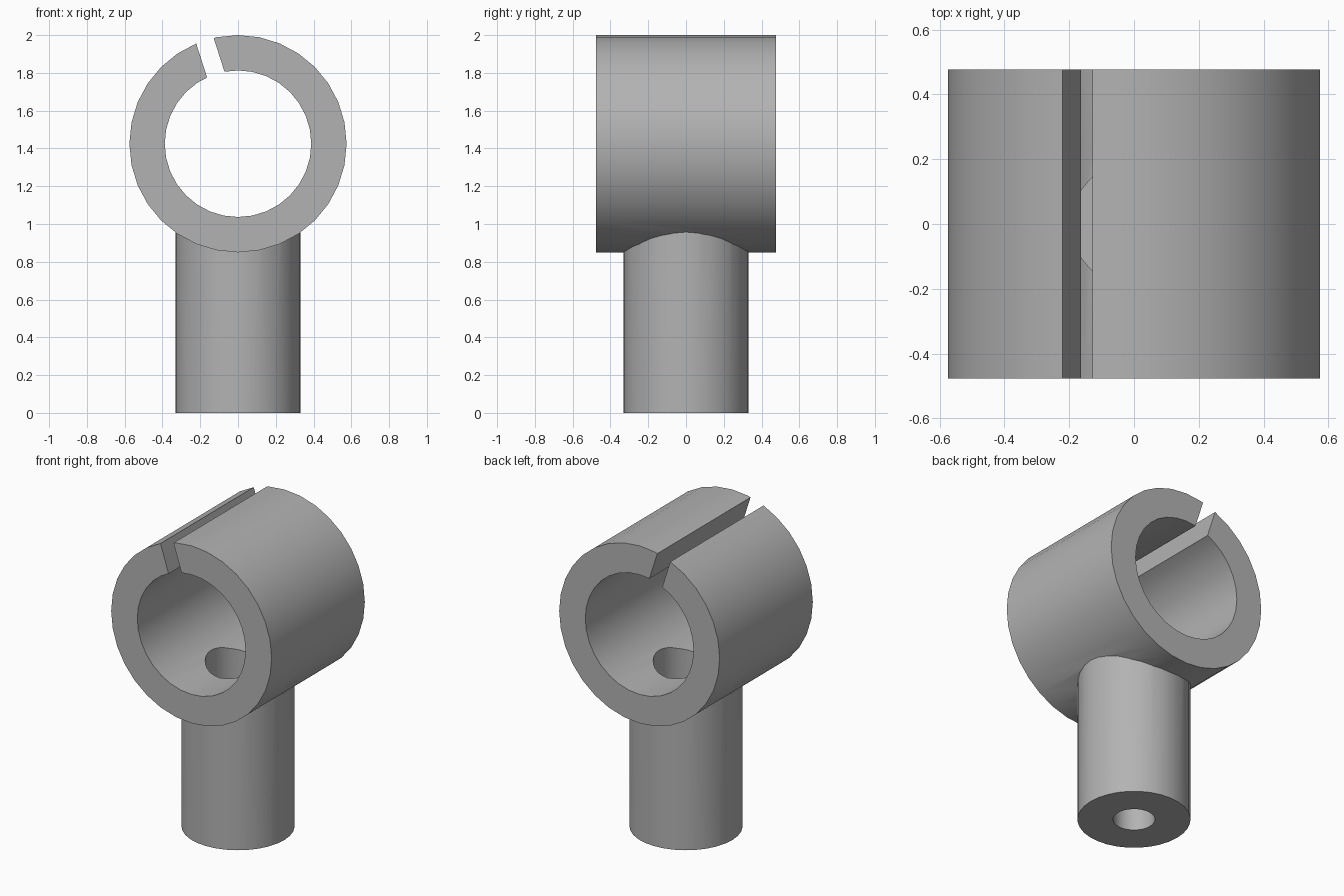
import bpy
import math

cube = bpy.data.objects.get("Cube")
if cube:
    bpy.data.objects.remove(cube, do_unlink=True)

AXIS_Z = 1.425      # height of the ring axis
OUTER_R, INNER_R = 0.575, 0.388
HALF_LENGTH = 0.477
POST_R, BORE_R, COUNTERBORE_R = 0.332, 0.123, 0.193
SIDES = 32

grey = bpy.data.materials.new("plain grey")
grey.use_nodes = True
colour = (0.45, 0.45, 0.45, 1)
grey.diffuse_color = colour
grey.node_tree.nodes["Principled BSDF"].inputs["Base Color"].default_value = colour


def upright_cylinder(name, radius, bottom, top):
    bpy.ops.mesh.primitive_cylinder_add(
        vertices=SIDES, radius=radius, depth=top - bottom,
        location=(0, 0, (bottom + top) / 2))
    bpy.context.object.name = name
    return bpy.context.object


def lying_cylinder(name, radius, half_length):
    bpy.ops.mesh.primitive_cylinder_add(
        vertices=SIDES, radius=radius, depth=2 * half_length,
        location=(0, 0, AXIS_Z), rotation=(math.pi / 2, 0, 0))
    bpy.context.object.name = name
    return bpy.context.object


def combine(target, other, operation):
    mod = target.modifiers.new(other.name, 'BOOLEAN')
    mod.operation = operation
    mod.solver = 'EXACT'
    mod.object = other
    bpy.context.view_layer.objects.active = target
    bpy.ops.object.modifier_apply(modifier=mod.name)
    bpy.data.objects.remove(other, do_unlink=True)


# Round clamp body joined to its post
clamp = lying_cylinder("split_ring_clamp", OUTER_R, HALF_LENGTH)
combine(clamp, upright_cylinder("post", POST_R, 0, AXIS_Z), 'UNION')

# Large opening through the ring
combine(clamp, lying_cylinder("ring_opening", INNER_R, 1), 'DIFFERENCE')

# Screw bore with a wider recess for the head
combine(clamp, upright_cylinder("screw_bore", BORE_R, -0.2, AXIS_Z), 'DIFFERENCE')
combine(clamp, upright_cylinder("head_recess", COUNTERBORE_R, 0.5, AXIS_Z), 'DIFFERENCE')

# Slit through the ring wall, tilted to the right of the top
tilt = math.radians(-17.8)
reach = 0.5
bpy.ops.mesh.primitive_cube_add(
    size=1, rotation=(0, tilt, 0),
    location=(reach * math.sin(tilt), 0, AXIS_Z + reach * math.cos(tilt)))
slit = bpy.context.object
slit.name = "slit"
slit.scale = (0.097, 2, 0.6)
bpy.context.view_layer.update()
combine(clamp, slit, 'DIFFERENCE')

# Finish
clamp.data.materials.clear()
clamp.data.materials.append(grey)
for face in clamp.data.polygons:
    face.material_index = 0
bpy.ops.object.select_all(action='DESELECT')
clamp.select_set(True)
bpy.context.view_layer.objects.active = clamp
bpy.ops.object.shade_smooth_by_angle(angle=math.radians(30))
